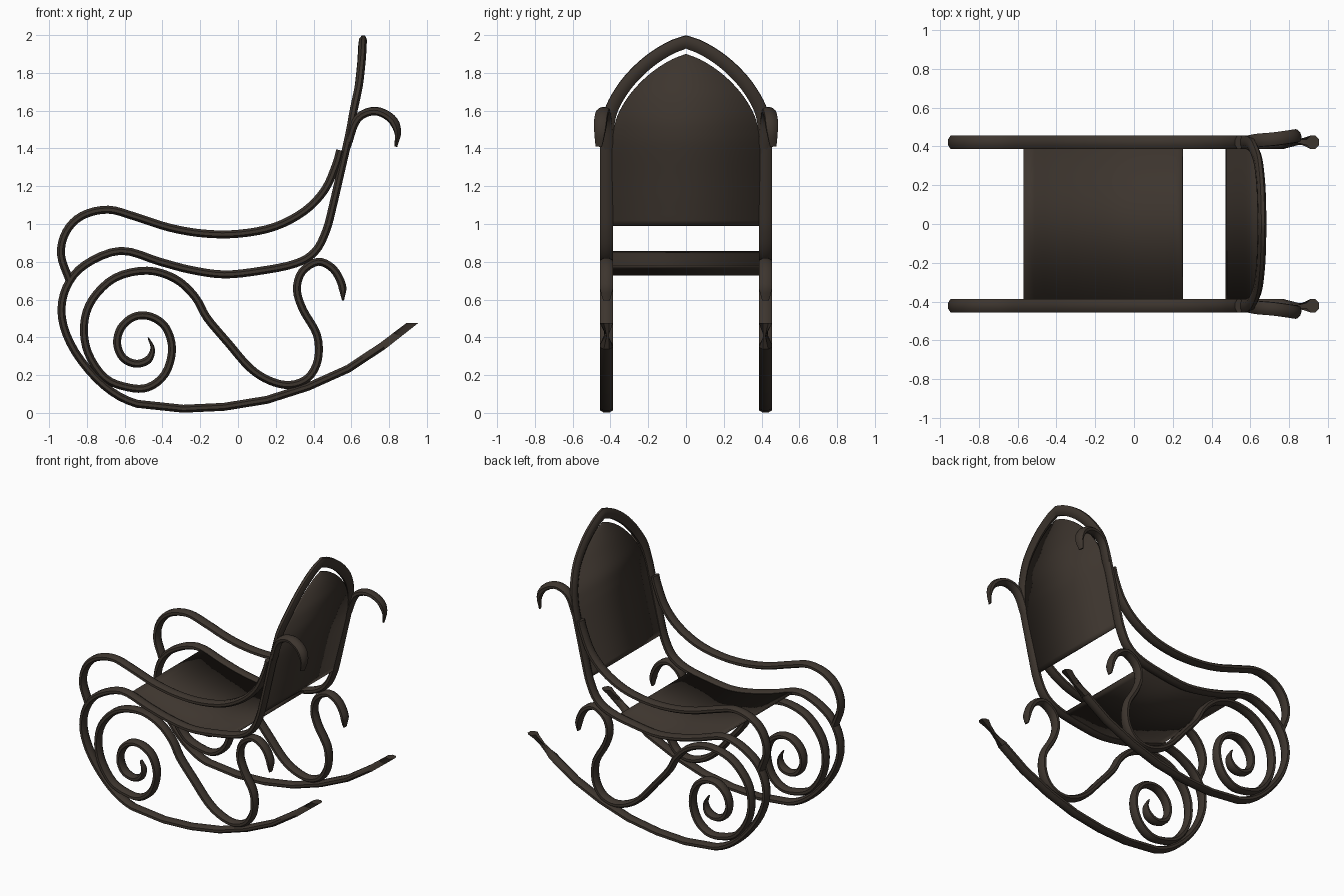
import bpy, bmesh, math
from mathutils import Vector

if "Cube" in bpy.data.objects:
    bpy.data.objects.remove(bpy.data.objects["Cube"])

wood = bpy.data.materials.new("dark bentwood")
wood.diffuse_color = (0.046, 0.035, 0.027, 1)
wood.use_nodes = True
wood.node_tree.nodes["Principled BSDF"].inputs["Base Color"].default_value = wood.diffuse_color

SIDE = 0.421            # distance of the side frames from the centre
HALF_W, HALF_T = 0.034, 0.021   # half width and half thickness of the strip


def smooth_path(pts, sub=4, straight=0):
    """Catmull-Rom samples; the first `straight` segments stay straight."""
    p = [Vector(q) for q in pts]
    p = [2 * p[0] - p[1]] + p + [2 * p[-1] - p[-2]]
    out = []
    for i in range(1, len(p) - 2):
        a, b, c, d = p[i - 1:i + 3]
        if i <= straight:
            out.append(b)
            continue
        for k in range(sub):
            t = k / sub
            out.append(0.5 * (2 * b + (c - a) * t + (2 * a - 5 * b + 4 * c - d) * t * t
                              + (3 * b - a - 3 * c + d) * t ** 3))
    return out + [p[-2]]


def finish(name, bm, angle):
    bmesh.ops.recalc_face_normals(bm, faces=bm.faces)
    me = bpy.data.meshes.new(name)
    bm.to_mesh(me)
    bm.free()
    me.materials.append(wood)
    ob = bpy.data.objects.new(name, me)
    bpy.context.collection.objects.link(ob)
    bpy.ops.object.select_all(action='DESELECT')
    ob.select_set(True)
    bpy.context.view_layer.objects.active = ob
    bpy.ops.object.shade_smooth_by_angle(angle=math.radians(angle))
    return ob


def strip(name, path, start_taper=0, end_taper=0, start_dir=None, end_dir=None):
    """Sweep a chamfered flat section along a path and mirror it to the other side."""
    bm = bmesh.new()
    n, rings, normal = len(path), [], None
    for i, p in enumerate(path):
        a, b = path[max(i - 1, 0)], path[min(i + 1, n - 1)]
        t = (b - a).normalized()
        grow = 1
        if i == 0 and start_dir:
            t, grow = Vector(start_dir), 1.5
        if i == n - 1 and end_dir:
            t = Vector(end_dir)
        if normal is None:
            normal = t.cross(Vector((0, 1, 0)))
        normal = (normal - t * normal.dot(t)).normalized()
        wide = t.cross(normal)
        s = 1
        if start_taper:
            s = min(s, 0.15 + 0.85 * i / start_taper)
        if end_taper:
            s = min(s, 0.25 + 0.75 * (n - 1 - i) / end_taper)
        ring = []
        for k in range(8):
            ang = math.pi / 8 + k * math.pi / 4
            c = math.cos(math.pi / 8)
            ring.append(bm.verts.new(p + wide * (HALF_W * math.sqrt(s) * math.cos(ang) / c)
                                     + normal * (HALF_T * s * grow * math.sin(ang) / c)))
        rings.append(ring)
    for r, q in zip(rings, rings[1:]):
        for k in range(8):
            bm.faces.new((r[k], r[(k + 1) % 8], q[(k + 1) % 8], q[k]))
    bm.faces.new(rings[0])
    if not end_dir:
        bm.faces.new(rings[-1])
    ob = finish(name, bm, 50)
    m = ob.modifiers.new("mirror", 'MIRROR')
    m.use_axis = (False, True, False)
    m.merge_threshold = 0.002
    return ob


def sheet(name, pts):
    """Thin panel spanning between a side edge and its mirror image."""
    bm = bmesh.new()
    rows = [(bm.verts.new((p.x, p.y, p.z)), bm.verts.new((p.x, -p.y, p.z))) for p in pts]
    for r, q in zip(rows, rows[1:]):
        bm.faces.new((r[0], r[1], q[1], q[0]))
    ob = finish(name, bm, 40)
    m = ob.modifiers.new("thickness", 'SOLIDIFY')
    m.thickness, m.offset = 0.012, 0


def side(pts):
    return [(x, SIDE, z) for x, z in pts]


# runner, front bend, seat rail and back hoop: one continuous strip
frame = side([
    (.922, .475), (.767, .355), (.582, .233), (.37, .138), (.153, .069), (-.074, .032),
    (-.29, .022), (-.534, .048), (-.71, .145), (-.862, .323), (-.932, .503), (-.91, .662),
    (-.81, .784), (-.62, .858), (-.413, .80), (-.254, .758), (-.074, .733), (.116, .752),
    (.302, .79), (.407, .853), (.467, .965), (.503, 1.10), (.54, 1.26), (.577, 1.42)])
hoop = [(.596, .415, 1.51), (.614, .393, 1.61), (.637, .333, 1.717), (.648, .26, 1.803),
        (.655, .175, 1.876), (.658, .08, 1.934), (.66, 0, 1.964)]
frame_path = smooth_path(frame + hoop, 4, 7)
strip("runner_and_back_frame", frame_path, start_dir=(0, 0, 1), end_dir=(0, -1, 0))

# armrests
strip("armrest", smooth_path(side([
    (-.889, .694), (-.937, .837), (-.91, .959), (-.825, 1.044), (-.688, 1.076), (-.545, 1.039),
    (-.36, .98), (-.175, .949), (.01, .949), (.196, .986), (.354, 1.07), (.46, 1.182),
    (.519, 1.314), (.541, 1.39)])))

# spiral scroll running into the rear hook under the seat
strip("side_scroll", smooth_path(side([
    (-.476, .4), (-.452, .339), (-.476, .281), (-.54, .26), (-.608, .291), (-.64, .366),
    (-.619, .45), (-.55, .509), (-.46, .509), (-.381, .45), (-.349, .334), (-.386, .207),
    (-.476, .135), (-.582, .135), (-.704, .185), (-.794, .318), (-.815, .466), (-.772, .599),
    (-.651, .715), (-.481, .753), (-.333, .71), (-.228, .615), (-.164, .503), (-.053, .371),
    (.063, .238), (.169, .17), (.275, .148), (.37, .185), (.423, .281), (.418, .413),
    (.344, .546), (.312, .652), (.339, .747), (.423, .80), (.503, .763), (.55, .678),
    (.556, .595)])), start_taper=8, end_taper=3)

# curled hooks behind the backrest
strip("back_hook", smooth_path([
    (.545, .408, 1.25), (.587, .42, 1.44), (.635, .43, 1.56), (.725, .438, 1.598),
    (.81, .45, 1.56), (.845, .456, 1.49), (.836, .462, 1.41)]), start_taper=4, end_taper=6)

# seat panel follows the seat rail
rail = [p for p in frame_path if -.60 < p.x < .27 and .7 < p.z < .9]
sheet("seat", [Vector((min(max(p.x, -.57), .25), .392, p.z)) for p in rail])

# back panel is the hoop outline drawn slightly smaller
outline = [p for p in frame_path if p.z > .98]
z0 = outline[0].z
sheet("back_panel", [Vector((p.x, max(p.y * .93, .004), .99 + (p.z - z0) * .94)) for p in outline])
